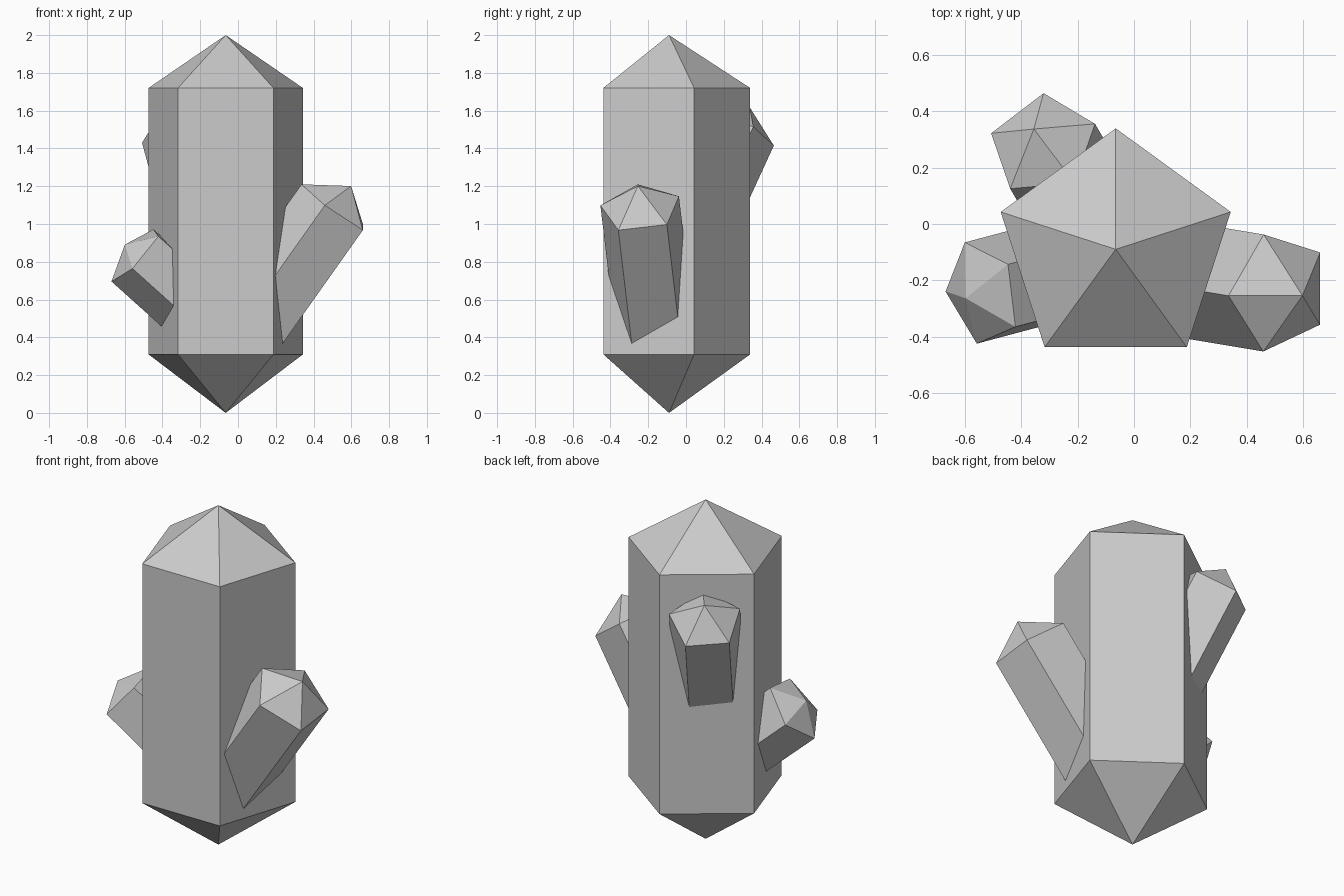
import bpy, bmesh
from math import cos, sin, tau
from mathutils import Vector

if "Cube" in bpy.data.objects:
    bpy.data.objects.remove(bpy.data.objects["Cube"])

SIDES = 5


def crystal(name, ring_centre, axis, corner, radius, tip, length, base_tip):
    """Five-sided prism with a point at each end.
    ring_centre: centre of the upper ring; corner: point the first ring corner aims at."""
    c = Vector(ring_centre)
    w = Vector(axis).normalized()
    u = Vector(corner) - c
    u = (u - w * u.dot(w)).normalized()
    v = w.cross(u)

    bm = bmesh.new()

    def ring(centre):
        return [bm.verts.new(centre + radius * (u * cos(tau * i / SIDES) + v * sin(tau * i / SIDES)))
                for i in range(SIDES)]

    upper = ring(c)
    lower = ring(c - w * length)
    top = bm.verts.new(c + w * tip)
    bottom = bm.verts.new(c - w * (length + base_tip))
    for i in range(SIDES):
        j = (i + 1) % SIDES
        bm.faces.new((lower[i], lower[j], upper[j], upper[i]))
        bm.faces.new((upper[i], upper[j], top))
        bm.faces.new((lower[j], lower[i], bottom))
    bmesh.ops.recalc_face_normals(bm, faces=bm.faces)
    mesh = bpy.data.meshes.new(name)
    bm.to_mesh(mesh)
    bm.free()
    obj = bpy.data.objects.new(name, mesh)
    bpy.context.collection.objects.link(obj)
    return obj


# Large upright crystal
crystal("main_crystal", (-0.065, -0.09, 1.72), (0, 0, 1), (-0.065, 0.34, 1.72),
        0.43, 0.28, 1.41, 0.31)

# Small crystals growing out of its sides, roots hidden inside
crystal("right_crystal", (0.516, -0.241, 1.084), (0.571, -0.095, 0.806), (0.34, -0.255, 1.21),
        0.22, 0.144, 0.85, 0.1)
crystal("left_crystal", (-0.54, -0.248, 0.838), (-0.73, -0.195, 0.655), (-0.665, -0.24, 0.70),
        0.193, 0.081, 0.5, 0.08)
crystal("back_crystal", (-0.324, 0.283, 1.498), (-0.238, 0.406, 0.883), (-0.32, 0.46, 1.41),
        0.2, 0.135, 0.65, 0.1)
